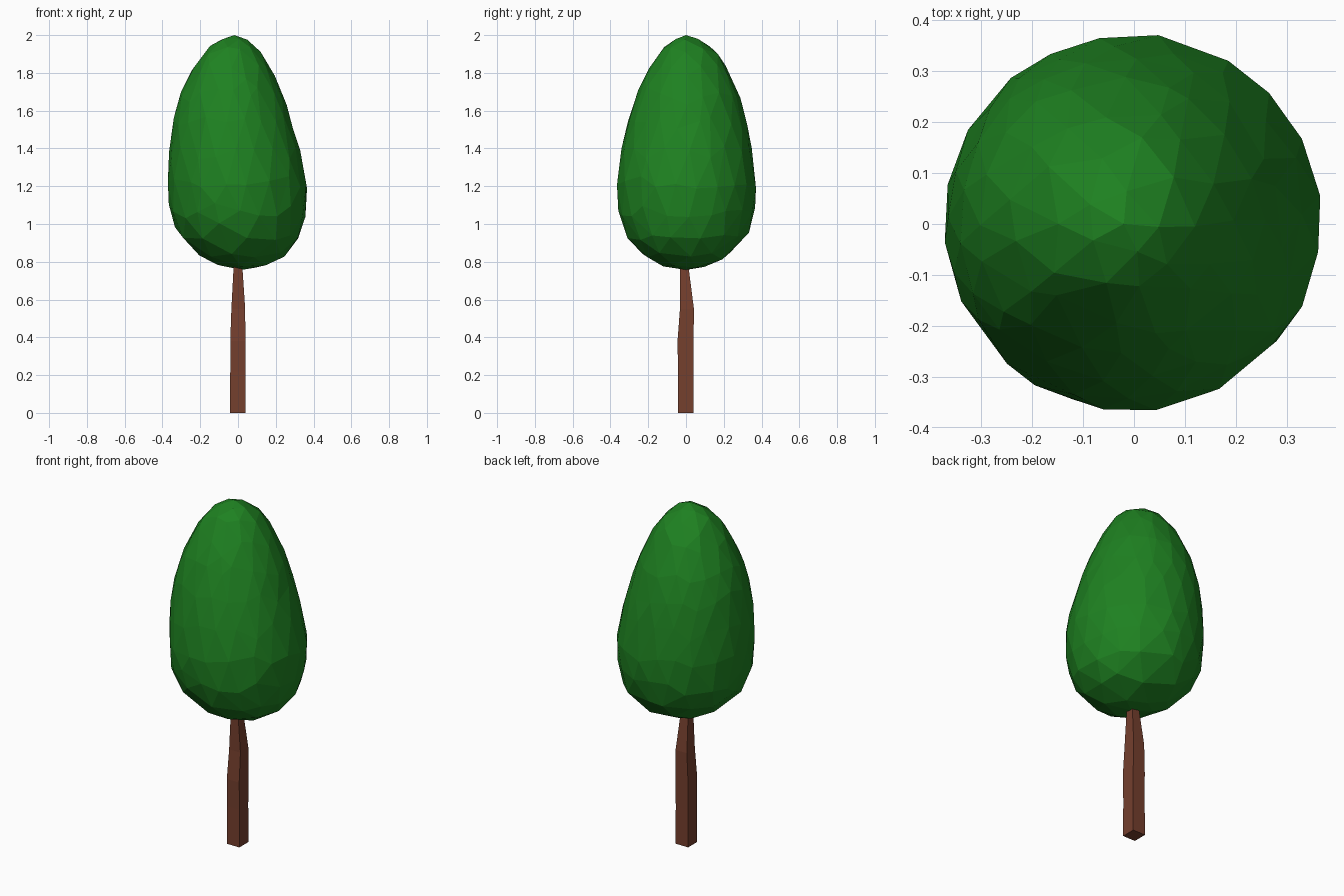
import bpy, bmesh, math, random
from mathutils import Vector

if "Cube" in bpy.data.objects:
    bpy.data.objects.remove(bpy.data.objects["Cube"])

random.seed(4)

# (height, radius, sideways drift in x, drift in y) of the egg-shaped crown
CROWN = [(0.757, 0.0, 0.02, 0.0), (0.775, 0.12, 0.03, 0.0), (0.80, 0.182, 0.03, 0.005),
         (0.86, 0.268, 0.02, 0.005), (0.93, 0.32, 0.01, 0.005), (1.03, 0.356, 0.0, 0.003),
         (1.17, 0.374, -0.002, 0.002), (1.33, 0.358, -0.01, 0.002), (1.45, 0.336, -0.025, 0.005),
         (1.60, 0.303, -0.034, 0.008), (1.75, 0.249, -0.035, 0.012), (1.90, 0.164, -0.033, 0.012),
         (1.97, 0.092, -0.025, 0.005), (2.0, 0.0, -0.02, 0.0)]

# (height, x min, x max, y min, y max) of the four-sided trunk
TRUNK = [(0.0, -0.042, 0.039, -0.043, 0.04), (0.22, -0.041, 0.039, -0.042, 0.039),
         (0.38, -0.041, 0.039, -0.045, 0.04), (0.55, -0.035, 0.038, -0.032, 0.042),
         (0.76, -0.024, 0.024, -0.033, 0.015), (0.80, -0.022, 0.022, -0.032, 0.013)]


def crown_at(z):
    for a, b in zip(CROWN, CROWN[1:]):
        if z <= b[0]:
            t = (z - a[0]) / (b[0] - a[0])
            return [p + (q - p) * t for p, q in zip(a[1:], b[1:])]
    return CROWN[-1][1:]


def finish(bm, name, color):
    bmesh.ops.recalc_face_normals(bm, faces=bm.faces)
    mesh = bpy.data.meshes.new(name)
    bm.to_mesh(mesh)
    bm.free()
    mat = bpy.data.materials.new(name + "_color")
    mat.diffuse_color = color
    mat.use_nodes = True
    mat.node_tree.nodes["Principled BSDF"].inputs["Base Color"].default_value = mat.diffuse_color
    mesh.materials.append(mat)
    bpy.context.collection.objects.link(bpy.data.objects.new(name, mesh))


# Crown: faceted ball with slightly uneven points, moulded to the egg profile
bm = bmesh.new()
bmesh.ops.create_icosphere(bm, subdivisions=3, radius=1)
for v in bm.verts:
    d = v.co.normalized()
    if abs(d.z) < 0.99:
        d = (d + Vector([random.uniform(-0.06, 0.06) for _ in range(3)])).normalized()
    z = 1.3785 + 0.6215 * d.z
    r, dx, dy = crown_at(z)
    a = math.atan2(d.y, d.x)
    v.co = (dx + r * math.cos(a), dy + r * math.sin(a), z)
finish(bm, "crown", (0.013, 0.22, 0.015, 1))

# Trunk: square rings bridged from the ground up into the crown
bm = bmesh.new()
rings = [[bm.verts.new((x, y, z)) for x, y in ((x0, y0), (x1, y0), (x1, y1), (x0, y1))]
         for z, x0, x1, y0, y1 in TRUNK]
for low, high in zip(rings, rings[1:]):
    for i in range(4):
        j = (i + 1) % 4
        bm.faces.new((low[i], low[j], high[j], high[i]))
bm.faces.new(rings[0][::-1])
bm.faces.new(rings[-1])
finish(bm, "trunk", (0.178, 0.05, 0.027, 1))
